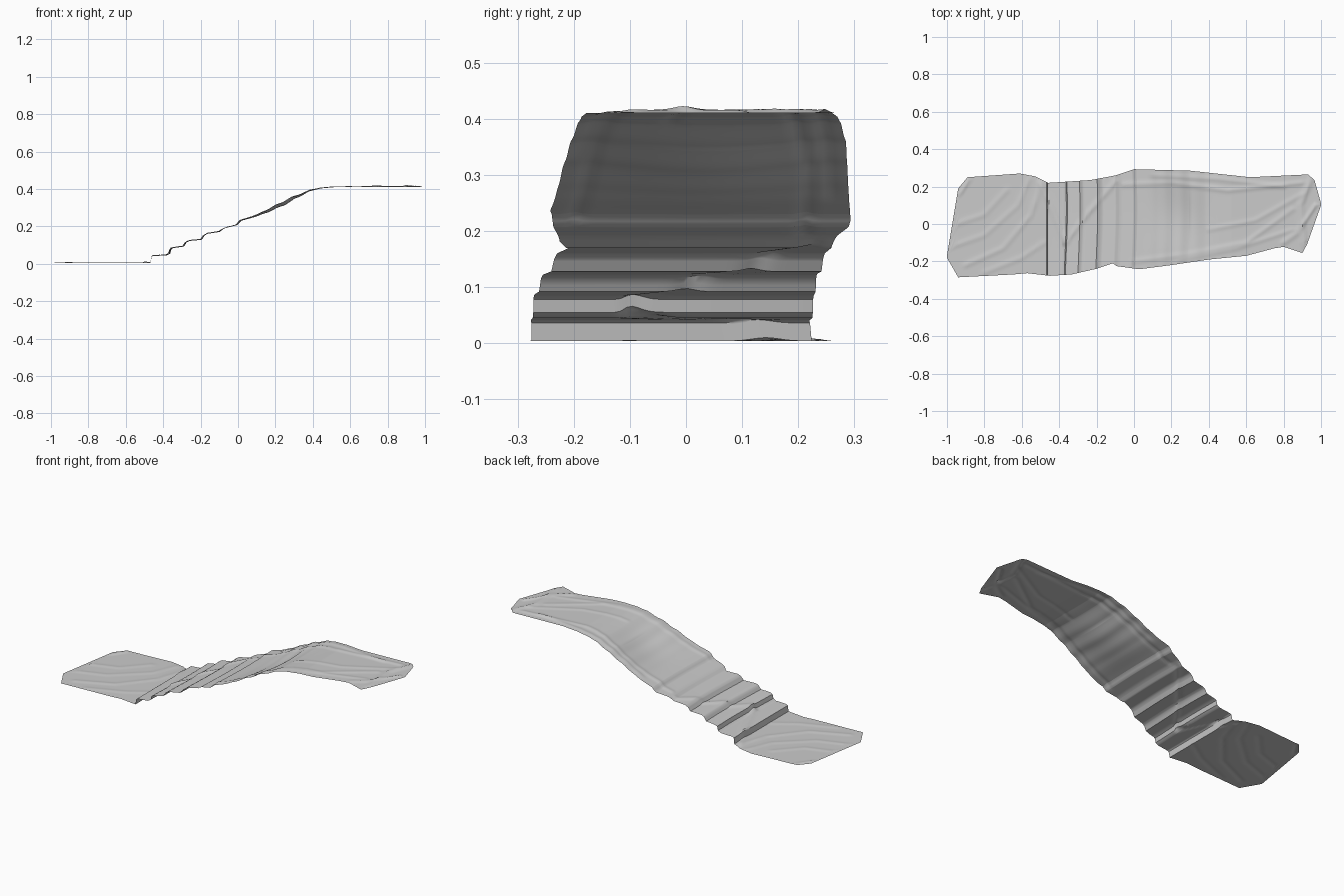
import bpy, bmesh, math
from mathutils import Vector

# Side profile (x, z): flat foot, creased steps, soft slope, upper landing
PROFILE = [(-1, .004), (-.468, .004), (-.462, .036), (-.455, .041), (-.385, .045),
           (-.368, .055), (-.362, .078), (-.35, .084), (-.295, .092), (-.28, .115),
           (-.265, .122), (-.20, .128), (-.185, .15), (-.17, .16), (-.105, .17),
           (-.085, .185), (-.07, .192), (-.01, .207), (.012, .23), (.1, .257),
           (.2, .302), (.29, .347), (.385, .39), (.44, .403), (.52, .41), (1, .41)]
# Outline of the sheet seen from above (x, y)
BACK = [(-1, -.17), (-.94, .19), (-.89, .25), (-.61, .27), (-.53, .255), (-.46, .22),
        (-.235, .235), (-.1, .26), (0, .293), (.3, .285), (.62, .25), (.93, .265),
        (.965, .235), (1, .11)]
FRONT = [(-1, -.18), (-.94, -.285), (-.65, -.27), (-.57, -.263), (-.45, -.277),
         (-.33, -.27), (-.2, -.24), (-.11, -.21), (-.09, -.225), (.03, -.242),
         (.2, -.22), (.4, -.19), (.6, -.17), (.75, -.13), (.8, -.122), (.9, -.155),
         (.925, -.11), (1, .10)]
# Fold ridges: height, half width, path
FOLDS = [(.006, .012, [(-.9, -.22), (-.7, -.13), (-.55, .05), (-.5, .2)]),
         (.005, .012, [(-.97, -.12), (-.8, -.06), (-.62, .1), (-.56, .24)]),
         (.005, .012, [(-.95, .0), (-.8, .05), (-.68, .18)]),
         (.005, .012, [(-.8, -.26), (-.6, -.18), (-.48, -.1)]),
         (.007, .01, [(-.93, .16), (-.88, .24)]),
         (.010, .013, [(-.5, .22), (-.43, .05), (-.37, -.1)]),
         (.009, .013, [(-.37, -.1), (-.25, .06), (-.1, .23)]),
         (.007, .012, [(-.06, .21), (.2, .22), (.5, .18), (.9, .22)]),
         (.006, .012, [(.1, .26), (.45, .24), (.8, .2)]),
         (.006, .012, [(.0, -.2), (.3, -.16), (.6, -.1), (.85, .08)]),
         (.005, .012, [(.25, -.19), (.55, -.13), (.85, -.03)]),
         (.005, .012, [(.4, -.03), (.65, .02), (.9, .16)]),
         (.012, .014, [(.95, .25), (.89, .1), (.91, -.1)]),
         (.009, .012, [(.97, .1), (.87, -.05), (.8, -.1)])]


def interp(table, x):
    for (a, p), (b, q) in zip(table, table[1:]):
        if x <= b:
            return p + (q - p) * (x - a) / (b - a)
    return table[-1][1]


def fold_height(x, y):
    total = 0
    for h, w, path in FOLDS:
        best = 1
        for a, b in zip(path, path[1:]):
            a, b, p = Vector(a), Vector(b), Vector((x, y))
            t = max(0, min(1, (p - a).dot(b - a) / (b - a).length_squared))
            best = min(best, (p - a.lerp(b, t)).length)
        total += h * math.exp(-(best / w) ** 2)
    return total


# Stations along the sheet, keeping every crease of profile and outline
xs = {round(p[0], 4) for t in (PROFILE, BACK, FRONT) for p in t}
xs |= {round(-1 + i / 80, 4) for i in range(161)}
xs = sorted(xs)
COLS = 48

bm = bmesh.new()
rows = []
for x in xs:
    lo, hi, row = interp(FRONT, x), interp(BACK, x), []
    slope = math.exp(-((x - .24) / .13) ** 2)
    for j in range(COLS + 1):
        v = j / COLS
        y = lo + (hi - lo) * v
        z = interp(PROFILE, x) + .6 * fold_height(x, y)
        # Shallow sag and cross ripples on the slope
        z += slope * (.008 * math.cos(2 * math.pi * v) + .003 * math.sin(x * 70))
        # Steps wander slightly across the width
        shift = .006 * math.sin(7 * y + 1) if -.45 < x < .3 else 0
        row.append(bm.verts.new((x + shift, y, z)))
    rows.append(row)
for a, b in zip(rows, rows[1:]):
    for j in range(COLS):
        bm.faces.new((a[j], b[j], b[j + 1], a[j + 1]))

mesh = bpy.data.meshes.new("draped_cloth")
bm.to_mesh(mesh)
bm.free()
cloth = bpy.data.objects.new("draped_cloth", mesh)
bpy.context.collection.objects.link(cloth)
bpy.context.view_layer.objects.active = cloth
cloth.select_set(True)
bpy.ops.object.shade_smooth_by_angle(angle=math.radians(35))
